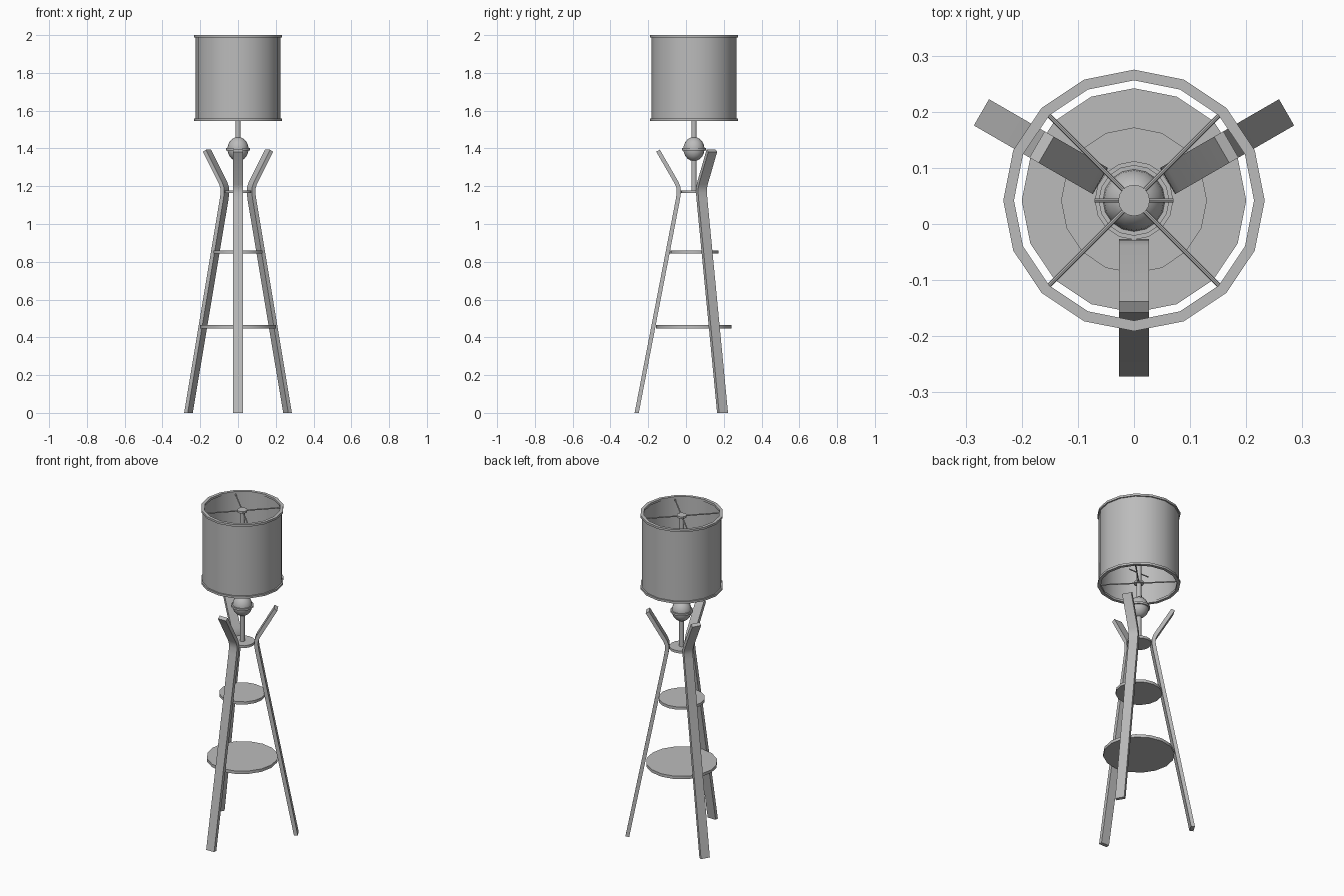
import bpy, bmesh, math
from mathutils import Vector, Matrix

cube = bpy.data.objects.get("Cube")
if cube:
    bpy.data.objects.remove(cube, do_unlink=True)

AXIS_Y = 0.042   # the lamp stem stands slightly behind the origin
SIDES = 16

grey = bpy.data.materials.new("plain grey")
grey.use_nodes = True
colour = (0.5, 0.5, 0.5, 1)
grey.diffuse_color = colour
grey.node_tree.nodes["Principled BSDF"].inputs["Base Color"].default_value = colour


def finish(name, bm, smooth=True):
    bmesh.ops.recalc_face_normals(bm, faces=bm.faces)
    bmesh.ops.translate(bm, verts=bm.verts, vec=(0, AXIS_Y, 0))
    mesh = bpy.data.meshes.new(name)
    bm.to_mesh(mesh)
    bm.free()
    mesh.materials.append(grey)
    obj = bpy.data.objects.new(name, mesh)
    bpy.context.collection.objects.link(obj)
    if smooth:
        bpy.ops.object.select_all(action='DESELECT')
        obj.select_set(True)
        bpy.context.view_layer.objects.active = obj
        bpy.ops.object.shade_smooth_by_angle(angle=math.radians(35))
    return obj


def lathe(name, profile, closed=False):
    """Spin a (radius, z) profile about the stem."""
    bm = bmesh.new()
    verts = [bm.verts.new((r, 0, z)) for r, z in profile]
    pairs = list(zip(verts, verts[1:]))
    if closed:
        pairs.append((verts[-1], verts[0]))
    edges = [bm.edges.new(p) for p in pairs]
    bmesh.ops.spin(bm, geom=verts + edges, cent=(0, 0, 0), axis=(0, 0, 1),
                   angle=math.tau, steps=SIDES, use_duplicate=False)
    bmesh.ops.remove_doubles(bm, verts=bm.verts, dist=1e-5)
    return finish(name, bm)


def disc(name, r, z0, z1):
    return lathe(name, [(0, z0), (r, z0), (r, z1), (0, z1)])


def tube(name, r0, r1, z0, z1):
    return lathe(name, [(r0, z0), (r1, z0), (r1, z1), (r0, z1)], closed=True)


def rod(name, angle, start, end, z, radius):
    bm = bmesh.new()
    place = (Matrix.Rotation(angle, 4, 'Z') @ Matrix.Translation(((start + end) / 2, 0, z))
             @ Matrix.Rotation(math.pi / 2, 4, 'Y'))
    bmesh.ops.create_cone(bm, cap_ends=True, segments=8, radius1=radius,
                          radius2=radius, depth=end - start, matrix=place)
    return finish(name, bm)


def leg(name, angle):
    """Sweep a flat bar along a bent path of (radius, z) points."""
    path = [Vector(p) for p in ((0.303, 0), (0.085, 1.13), (0.08, 1.165),
                                (0.081, 1.19), (0.09, 1.215), (0.19, 1.388))]
    half_w, half_t = 0.027, 0.011
    spin = Matrix.Rotation(angle, 3, 'Z')
    bm = bmesh.new()
    rings = []
    for i, p in enumerate(path):
        along = (path[min(i + 1, len(path) - 1)] - path[max(i - 1, 0)]).normalized()
        out = Vector((along.y, -along.x)) if i else Vector((1, 0))
        ring = []
        for t, w in ((-1, -1), (1, -1), (1, 1), (-1, 1)):
            q = p + out * half_t * t
            ring.append(bm.verts.new(spin @ Vector((q.x, half_w * w, q.y))))
        rings.append(ring)
    for a, b in zip(rings, rings[1:]):
        for k in range(4):
            n = (k + 1) % 4
            bm.faces.new((a[k], a[n], b[n], b[k]))
    bm.faces.new(rings[0])
    bm.faces.new(rings[-1])
    return finish(name, bm)


# Tripod legs
for label, degrees in (("front", -90), ("back_left", 30), ("back_right", 150)):
    leg(label + "_leg", math.radians(degrees))

# Round shelves
disc("lower_shelf", 0.2, 0.447, 0.465)
disc("middle_shelf", 0.13, 0.843, 0.86)
disc("upper_shelf", 0.07, 1.163, 1.178)

# Stem, ball and its collar
disc("stem", 0.014, 1.175, 1.97)
ball = [(0.056 * math.sin(a), 1.397 - 0.064 * math.cos(a))
        for a in (math.pi * i / 10 for i in range(11))]
lathe("ball", ball)
tube("ball_collar", 0.05, 0.063, 1.39, 1.402)

# Lampshade wall and rims
tube("shade", 0.221, 0.225, 1.55, 1.995)
tube("lower_rim", 0.214, 0.233, 1.545, 1.558)
tube("upper_rim", 0.214, 0.233, 1.987, 2.0)

# Spoked carriers holding the shade
for label, z in (("lower", 1.555), ("upper", 1.98)):
    disc(label + "_hub", 0.028, z - 0.006, z + 0.006)
    for i in range(4):
        rod(f"{label}_spoke_{i + 1}", math.radians(45 + 90 * i), 0.02, 0.218, z, 0.004)

# Switch bar inside the shade
rod("switch_bar", 0, -0.07, 0.07, 1.62, 0.0035)
